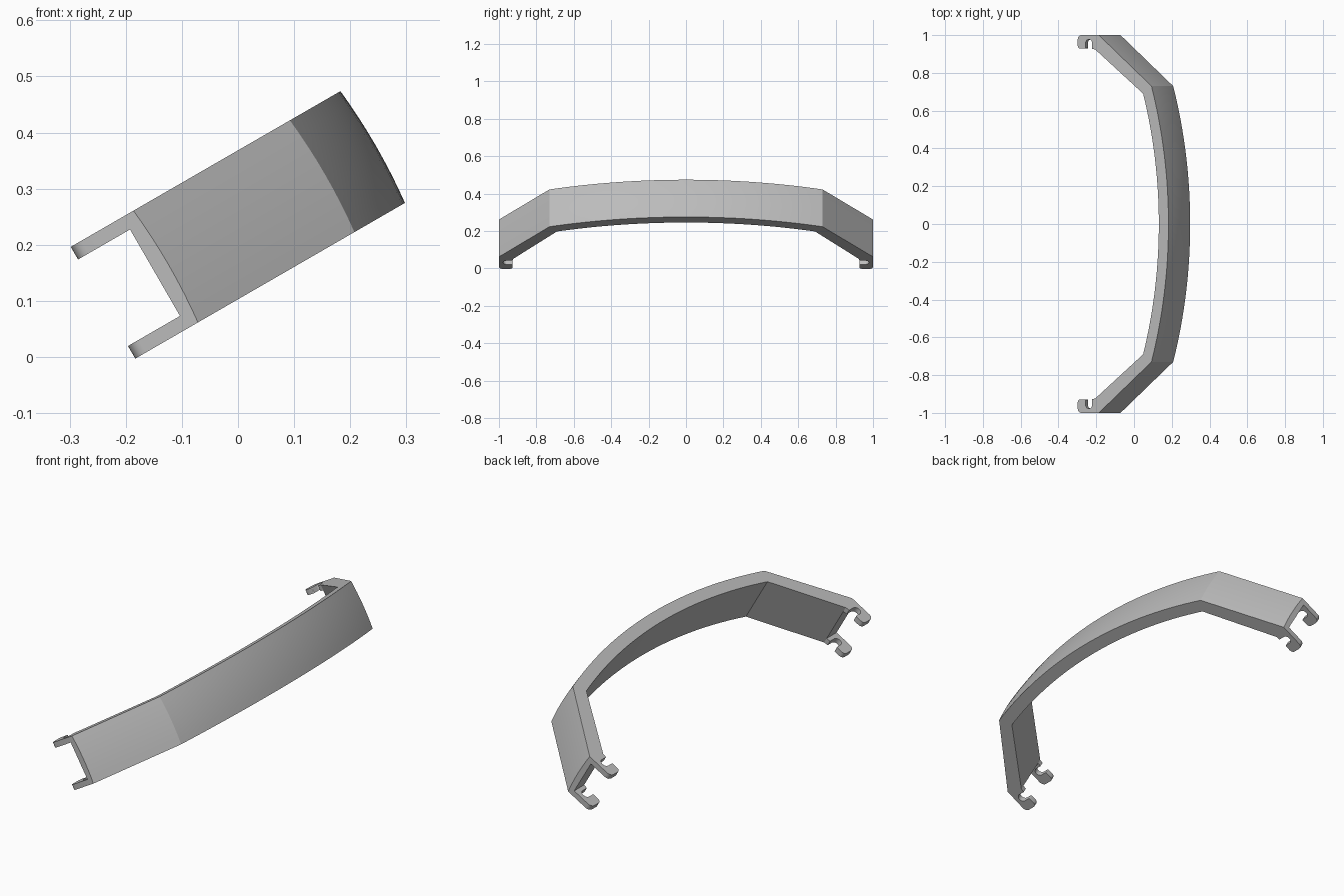
import bpy, bmesh, math
from mathutils import Matrix

if "Cube" in bpy.data.objects:
    bpy.data.objects.remove(bpy.data.objects["Cube"])

grey = bpy.data.materials.new("plain grey")
grey.use_nodes = True
colour = (0.5, 0.5, 0.5, 1)
grey.diffuse_color = colour
grey.node_tree.nodes["Principled BSDF"].inputs["Base Color"].default_value = colour

W0, W1 = 0.089, 0.319      # band width limits
HOOK = 0.026               # hook plate thickness
FOOT = -0.053              # where the band ends and the hooks begin
CROWN = 0.006              # slight bulge of the outer face across its width
TILT = Matrix.Rotation(-math.radians(30), 4, 'Y')


def arc(half, end, top, n):
    """Points (y, u) of a circular arc from +half to -half."""
    rise = top - end
    r = (half * half + rise * rise) / (2 * rise)
    a = math.asin(half / r)
    return [(r * math.sin(t), top - r + r * math.cos(t))
            for t in (a - 2 * a * i / n for i in range(n + 1))]


def bend(cy, cu, r, start, end, n=5):
    """Rounded corner, angles in degrees."""
    return [(cy + r * math.cos(t), cu + r * math.sin(t))
            for t in (math.radians(start + (end - start) * i / n) for i in range(n + 1))]


# Outer line of the band, then the hook and inner line, as one closed profile
outer = [(1, -0.031)] + arc(0.73, 0.291, 0.395, 32) + [(-1, -0.031)]
hook = (bend(0.978, -0.138, 0.022, 0, -90) + bend(0.945, -0.143, 0.017, -90, -180)
        + [(0.928, -0.117)] + bend(0.933, -0.117, 0.005, 180, 90, 3)
        + bend(0.958, -0.092, 0.02, -90, 90, 8) + [(0.927, -0.072), (0.924, FOOT)])
inner = arc(0.69, 0.24, 0.336, 32)
profile = outer + [(-y, u) for y, u in hook] + inner[::-1] + hook[::-1]

# Band: layers of the profile across the width, the outer line crowned
bm = bmesh.new()
LAYERS = 8
rings = []
for k in range(LAYERS + 1):
    s = k / LAYERS
    bulge = CROWN * (1 - (2 * s - 1) ** 2)
    w = W0 + (W1 - W0) * s
    rings.append([bm.verts.new((u + (bulge if i < len(outer) else 0), y, w))
                  for i, (y, u) in enumerate(profile)])
n = len(profile)
for a, b in zip(rings, rings[1:]):
    for i in range(n):
        j = (i + 1) % n
        bm.faces.new((a[i], a[j], b[j], b[i]))
bm.faces.new(rings[0][::-1])
bm.faces.new(rings[-1])
bmesh.ops.recalc_face_normals(bm, faces=bm.faces)
mesh = bpy.data.meshes.new("arched_band")
bm.to_mesh(mesh)
bm.free()
band = bpy.data.objects.new("arched_band", mesh)
bpy.context.collection.objects.link(band)
mesh.materials.append(grey)

# Gap between the two hooks at each end
depth = 0.3
bpy.ops.mesh.primitive_cube_add(size=1)
gap = bpy.context.object
gap.name = "hook_gap_cutter"
gap.hide_render = True
gap.data.transform(Matrix.Translation((FOOT - depth / 2, 0, (W0 + W1) / 2))
                   @ Matrix.Diagonal((depth, 3, W1 - W0 - 2 * HOOK, 1)))
gap.data.materials.append(grey)

bpy.ops.object.select_all(action='DESELECT')
band.select_set(True)
bpy.context.view_layer.objects.active = band
cut = band.modifiers.new("hook_gap", 'BOOLEAN')
cut.operation = 'DIFFERENCE'
cut.solver = 'EXACT'
cut.object = gap
bpy.ops.object.modifier_apply(modifier=cut.name)
bpy.data.objects.remove(gap)

# Lean the whole band and smooth its curves
band.data.transform(TILT)
bpy.ops.object.shade_smooth_by_angle(angle=math.radians(25))
